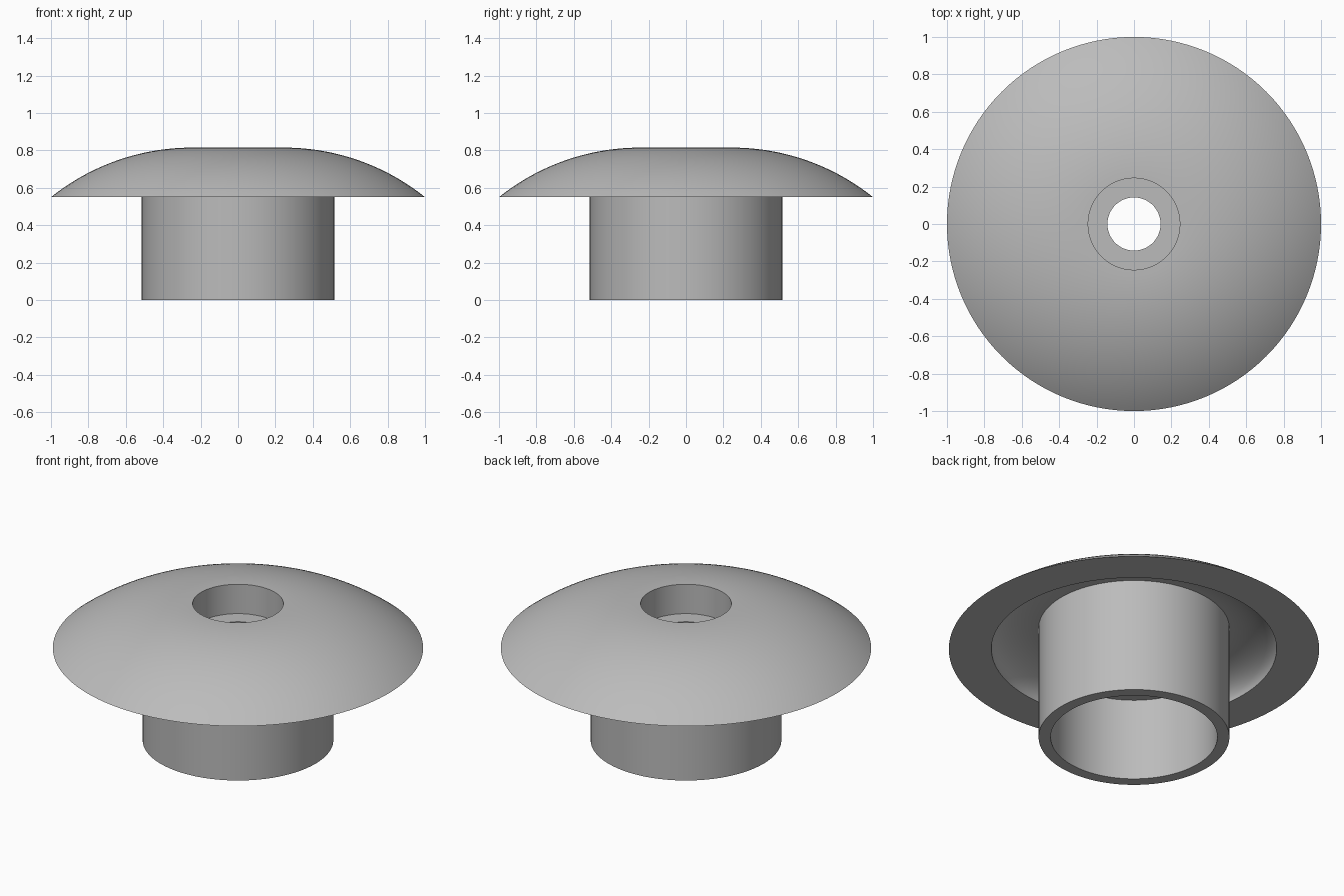
import bpy
import bmesh
from math import sin, cos, pi, asin, radians

cube = bpy.data.objects.get("Cube")
if cube:
    bpy.data.objects.remove(cube, do_unlink=True)

grey = bpy.data.materials.new("plain grey")
grey.use_nodes = True
colour = (0.5, 0.5, 0.5, 1)
grey.diffuse_color = colour
grey.node_tree.nodes["Principled BSDF"].inputs["Base Color"].default_value = colour


def arc(cx, cz, rx, rz, start, end, steps):
    """Points of an elliptical arc in the radius/height plane."""
    angles = [start + (end - start) * i / steps for i in range(steps + 1)]
    return [(cx + rx * cos(a), cz + rz * sin(a)) for a in angles]


def lathe(name, profile, segments=128):
    """Revolve a closed radius/height profile around the z axis."""
    bm = bmesh.new()
    rings = []
    for i in range(segments):
        a = 2 * pi * i / segments
        rings.append([bm.verts.new((r * cos(a), r * sin(a), z)) for r, z in profile])
    n = len(profile)
    for i, ring in enumerate(rings):
        after = rings[(i + 1) % segments]
        for j in range(n):
            k = (j + 1) % n
            bm.faces.new((ring[j], after[j], after[k], ring[k]))
    bmesh.ops.recalc_face_normals(bm, faces=bm.faces)
    mesh = bpy.data.meshes.new(name)
    bm.to_mesh(mesh)
    bm.free()
    mesh.materials.append(grey)
    obj = bpy.data.objects.new(name, mesh)
    bpy.context.collection.objects.link(obj)
    bpy.context.view_layer.objects.active = obj
    obj.select_set(True)
    bpy.ops.object.shade_smooth_by_angle(angle=radians(30))
    obj.select_set(False)
    return obj


HOLE, BORE, RIM_Z, TOP_Z = 0.142, 0.245, 0.55, 0.815
LEDGE_Z, CEILING_Z = 0.64, 0.49
TUBE_OUT, TUBE_IN, GROOVE = 0.515, 0.45, 0.77

# Domed top surface, tangent to the flat at the bore
rise, run = TOP_Z - RIM_Z, 1 - BORE
radius = (run ** 2 + rise ** 2) / (2 * rise)
dome = arc(BORE, TOP_Z - radius, radius, radius, pi / 2, pi / 2 - asin(run / radius), 32)

# Rounded groove under the cap, around the tube
groove = arc(TUBE_OUT, RIM_Z, GROOVE - TUBE_OUT, 0.13, 0, pi / 2, 16)

# Cap, tube wall and stepped bolt hole in one closed section
lathe("capped_sleeve", dome + groove + [
    (TUBE_OUT, 0), (TUBE_IN, 0), (TUBE_IN, CEILING_Z),
    (HOLE, CEILING_Z), (HOLE, LEDGE_Z), (BORE, LEDGE_Z),
])
